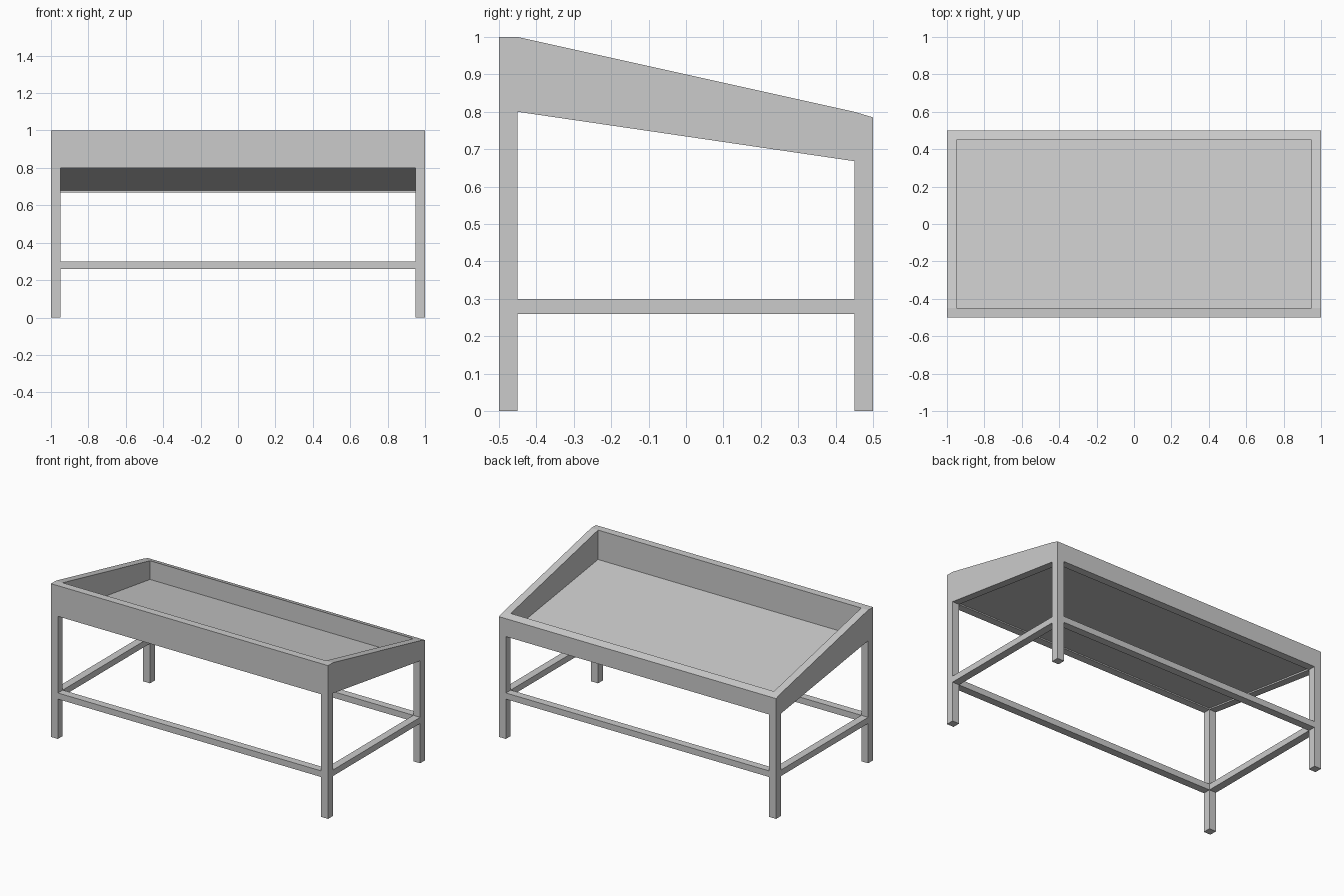
import bpy, bmesh
from mathutils import Vector

if "Cube" in bpy.data.objects:
    bpy.data.objects.remove(bpy.data.objects["Cube"])

T = 0.05          # timber width
X, Y = 1.0, 0.5   # half length, half depth
XI, YI = X - T, Y - T


def prism(name, profile, x0, x1, open_dirs=(), mirror=False):
    """Extrude a (y, z) profile from x0 to x1; faces hidden in joints are left out."""
    bm = bmesh.new()
    face = bm.faces.new([bm.verts.new((x0, y, z)) for y, z in profile])
    ext = bmesh.ops.extrude_face_region(bm, geom=[face], use_keep_orig=True)
    moved = [v for v in ext["geom"] if isinstance(v, bmesh.types.BMVert)]
    bmesh.ops.translate(bm, verts=moved, vec=(x1 - x0, 0, 0))
    bmesh.ops.recalc_face_normals(bm, faces=bm.faces)
    hidden = [f for f in bm.faces
              if any(f.normal.dot(Vector(d)) > 0.999 for d in open_dirs)]
    bmesh.ops.delete(bm, geom=hidden, context='FACES')
    mesh = bpy.data.meshes.new(name)
    bm.to_mesh(mesh)
    bm.free()
    obj = bpy.data.objects.new(name, mesh)
    bpy.context.collection.objects.link(obj)
    if mirror:
        obj.modifiers.new("Mirror", 'MIRROR')
    return obj


def rect(y0, y1, z0, z1):
    return [(y0, z0), (y1, z0), (y1, z1), (y0, z1)]


UP = [(0, 0, 1)]
ENDS_X = [(1, 0, 0), (-1, 0, 0)]
ENDS_Y = [(0, 1, 0), (0, -1, 0)]
LOW = 0.668       # underside of the tray at the back

# Sloping tray sides
prism("tray_side", [(-Y, 0.8), (-YI, 0.8), (YI, LOW), (Y, LOW),
                    (Y, 0.785), (YI, 0.8), (-YI, 1.0), (-Y, 1.0)],
      XI, X, mirror=True)

# Tray front and back boards
prism("tray_front", rect(-Y, -YI, 0.8, 1.0), -XI, XI, ENDS_X)
prism("tray_back", [(YI, LOW), (Y, LOW), (Y, 0.785), (YI, 0.8)], -XI, XI, ENDS_X)

# Thin sloping tray floor
floor = bpy.data.meshes.new("tray_floor")
floor.from_pydata([(-XI, -YI, 0.808), (XI, -YI, 0.808),
                   (XI, YI, 0.678), (-XI, YI, 0.678)], [], [(0, 1, 2, 3)])
bpy.context.collection.objects.link(bpy.data.objects.new("tray_floor", floor))

# Legs
prism("front_leg", rect(-Y, -YI, 0, 0.8), XI, X, UP, mirror=True)
prism("back_leg", rect(YI, Y, 0, LOW), XI, X, UP, mirror=True)

# Stretchers between the legs
prism("front_stretcher", rect(-Y, -YI, 0.26, 0.3), -XI, XI, ENDS_X)
prism("back_stretcher", rect(YI, Y, 0.26, 0.3), -XI, XI, ENDS_X)
prism("side_stretcher", rect(-YI, YI, 0.26, 0.3), XI, X, ENDS_Y, mirror=True)
